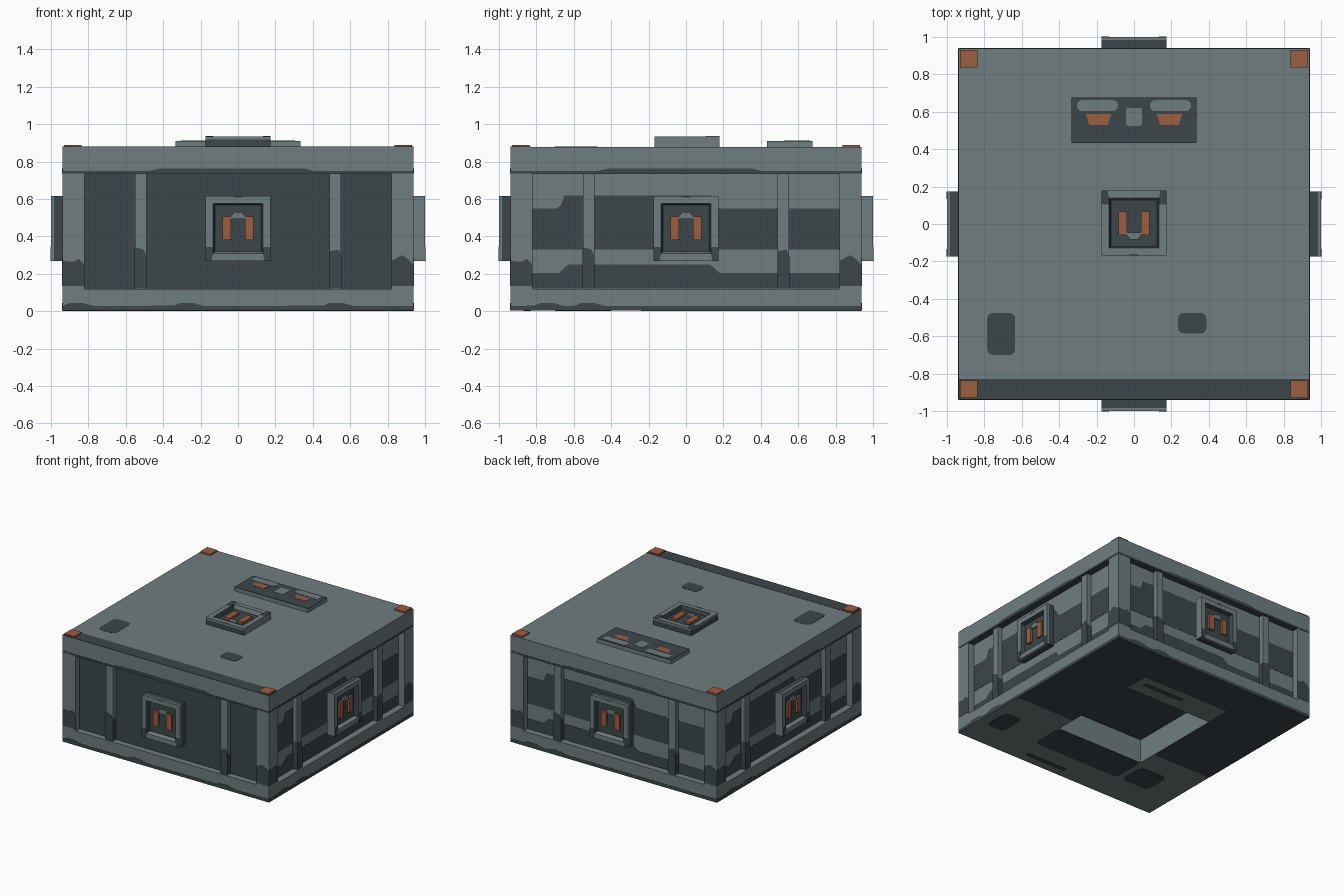
import bpy, bmesh, math
from mathutils import Matrix

if "Cube" in bpy.data.objects:
    bpy.data.objects.remove(bpy.data.objects["Cube"])


def material(name, rgb):
    m = bpy.data.materials.new(name)
    m.diffuse_color = (*rgb, 1)
    m.use_nodes = True
    m.node_tree.nodes["Principled BSDF"].inputs["Base Color"].default_value = m.diffuse_color
    return m


LIGHT = material("light_grey", (0.162, 0.205, 0.216))
DARK = material("dark_slate", (0.045, 0.061, 0.069))
RUST = material("rust_orange", (0.328, 0.112, 0.052))

# Local frames: u = right, v = up, w = outward
FRONT = Matrix(((1, 0, 0, 0), (0, 0, -1, 0), (0, 1, 0, 0), (0, 0, 0, 1)))
SIDES = [Matrix.Rotation(k * math.pi / 2, 4, 'Z') @ FRONT for k in range(4)]
TOP = Matrix.Identity(4)
BOTTOM = Matrix.Diagonal((1, -1, -1, 1))


def rect(u0, u1, v0, v1):
    return [(u0, v0), (u1, v0), (u1, v1), (u0, v1)]


def round_rect(u0, u1, v0, v1, r):
    pts = []
    for i, (cu, cv) in enumerate(((u1 - r, v1 - r), (u0 + r, v1 - r), (u0 + r, v0 + r), (u1 - r, v0 + r))):
        for s in range(4):
            a = math.pi / 2 * (i + s / 3)
            pts.append((cu + r * math.cos(a), cv + r * math.sin(a)))
    return pts


def finish(name, bm, mats):
    bmesh.ops.recalc_face_normals(bm, faces=bm.faces)
    me = bpy.data.meshes.new(name)
    bm.to_mesh(me)
    bm.free()
    for m in mats:
        me.materials.append(m)
    ob = bpy.data.objects.new(name, me)
    bpy.context.collection.objects.link(ob)
    return ob


def prism(name, pts, w0, w1, mat, frame):
    """Extrude an outline from w0 to w1 in the given frame."""
    bm = bmesh.new()
    lo = [bm.verts.new(frame @ Matrix.Translation((u, v, w0)).translation) for u, v in pts]
    hi = [bm.verts.new(frame @ Matrix.Translation((u, v, w1)).translation) for u, v in pts]
    bm.faces.new(lo[::-1])
    bm.faces.new(hi)
    n = len(pts)
    for i in range(n):
        bm.faces.new((lo[i], lo[(i + 1) % n], hi[(i + 1) % n], hi[i]))
    return finish(name, bm, [mat])


def paint(name, pts, w, mat, frame, t=0.002):
    return prism(name, pts, w - 0.001, w + t, mat, frame)


E = 0.938          # body half width
FLOOR = 0.885      # recess floor distance
POST = 0.925       # post front distance

# Body with four recessed walls and an underside cavity
body = prism("body", rect(-E, E, -E, E), 0.003, 0.878, LIGHT, TOP)
cutters = [prism("wall_recess_cutter", rect(-0.82, 0.82, 0.12, 0.735), FLOOR, 1.1, LIGHT, f) for f in SIDES]
cutters.append(prism("cavity_cutter", rect(-0.4, 0.4, -0.4, 0.4), -0.1, 0.2, LIGHT, TOP))
for c in cutters:
    c.hide_render = True
    mod = body.modifiers.new("cut", 'BOOLEAN')
    mod.operation = 'DIFFERENCE'
    mod.solver = 'EXACT'
    mod.object = c
dg = bpy.context.evaluated_depsgraph_get()
cut_mesh = bpy.data.meshes.new_from_object(body.evaluated_get(dg))
body.modifiers.clear()
body.data = cut_mesh
for c in cutters:
    bpy.data.objects.remove(c)
body.data.materials.clear()
body.data.materials.append(LIGHT)
body.data.materials.append(DARK)
for p in body.data.polygons:
    p.material_index = 1 if p.normal.z < -0.9 and p.center.z > 0.1 else 0


def emblem(frame, w):
    """Square framed port centred on the frame origin, 0.062 tall."""
    bm = bmesh.new()
    loops = []
    # side base, painted line, rim, inner lip, inner floor
    for h, z in ((0.174, -0.005), (0.174, 0.045), (0.174, 0.062), (0.134, 0.062), (0.124, 0.03)):
        loops.append([bm.verts.new(frame @ Matrix.Translation((u * h, v * h, w + z)).translation)
                      for u, v in ((-1, -1), (1, -1), (1, 1), (-1, 1))])
    for k in range(4):
        for i in range(4):
            j = (i + 1) % 4
            f = bm.faces.new((loops[k][i], loops[k][j], loops[k + 1][j], loops[k + 1][i]))
            f.material_index = 1 if k == 0 and i != 3 or k == 3 and i != 0 else 0
    bm.faces.new(loops[4]).material_index = 1
    bm.faces.new(loops[0][::-1])
    finish("port_frame", bm, [LIGHT, DARK])
    for s in (-1, 1):
        prism("port_bar", rect(*sorted((s * 0.038, s * 0.084)), -0.062, 0.064), w + 0.028, w + 0.048, RUST, frame)
        paint("port_corner_paint", [(s * 0.174, -0.174), (s * 0.174, -0.1), (s * 0.134, -0.1),
                                    (s * 0.134, -0.134), (s * 0.14, -0.174)], w + 0.062, DARK, frame)
    knob = [(-0.037, 0.05), (0.037, 0.05), (0.037, 0.068), (0.02, 0.087), (-0.02, 0.087), (-0.037, 0.068)]
    prism("port_knob", knob, w + 0.028, w + 0.042, LIGHT, frame)
    paint("port_notch", rect(-0.025, 0.025, 0.166, 0.174), w + 0.062, DARK, frame, 0.001)


# Walls: posts, paint and ports
for k, f in enumerate(SIDES):
    for s in (-1, 1):
        a, b = sorted((s * 0.49, s * 0.552))
        prism("wall_post", rect(a, b, 0.12, 0.735), FLOOR - 0.01, POST, LIGHT, f)
        prism("post_stain", [(a - .002, 0.121), (b + .002, 0.121), (b + .002, 0.29), (b - 0.015, 0.33),
                             (a - .002, 0.345 if s < 0 else 0.32)], FLOOR, POST + 0.002, DARK, f)
        a, b = sorted((s * E, s * 0.821))
        paint("corner_stain", [(a, 0.135), (b, 0.135), (b, 0.25), (b - 0.03, 0.28),
                               (b - 0.06, 0.265 if s < 0 else 0.3), (a, 0.27)], E, DARK, f)
    if k == 0:
        paint("front_wall_paint", rect(-0.82, 0.82, 0.12, 0.735), FLOOR, DARK, f)
        bumps = (-0.87, -0.28, 0.52)
    else:
        paint("wall_band", [(-0.82, 0.33), (0.82, 0.33), (0.82, 0.55), (0.17, 0.55), (0.13, 0.62),
                            (-0.65, 0.62), (-0.67, 0.565), (-0.69, 0.55), (-0.82, 0.55)], FLOOR, DARK, f)
        paint("wall_base_band", [(-0.82, 0.121), (0.82, 0.121), (0.82, 0.205), (0.18, 0.205), (0.13, 0.25),
                                 (-0.63, 0.25), (-0.68, 0.205), (-0.82, 0.205)], FLOOR, DARK, f)
        bumps = (-0.75, -0.53)
    # Dark skirt line and lip line with worn bumps
    skirt = [(-E, 0.004), (E, 0.004), (E, 0.028)]
    for c in reversed(bumps):
        skirt += [(c + 0.1, 0.028), (c + 0.04, 0.044), (c - 0.03, 0.044), (c - 0.065, 0.03)]
    paint("skirt_line", skirt + [(-E, 0.028)], E, DARK, f)
    paint("lip_line", [(-E, 0.737), (E, 0.737), (E, 0.75), (0.4, 0.75), (0.36, 0.762),
                       (-0.42, 0.762), (-0.48, 0.75), (-E, 0.75)], E, DARK, f)
    emblem(f @ Matrix.Translation((0, 0.443, 0)), E)

# Roof: port, corner tabs and paint
emblem(Matrix.Translation((0, 0.005, 0)) @ Matrix.Rotation(math.pi, 4, 'Z'), 0.872)
for sx in (-1, 1):
    for sy in (-1, 1):
        cx, cy = sx * 0.883, sy * 0.883
        prism("corner_tab", rect(cx - 0.046, cx + 0.046, cy - 0.046, cy + 0.046), 0.87, 0.89, RUST, TOP)
paint("roof_front_strip", rect(-E, E, -E, -0.83), 0.878, DARK, TOP)
paint("roof_patch_large", round_rect(-0.785, -0.635, -0.7, -0.475, 0.03), 0.878, DARK, TOP)
paint("roof_patch_small", round_rect(0.235, 0.387, -0.585, -0.475, 0.03), 0.878, DARK, TOP)

# Raised roof plate with markings
prism("roof_plate", rect(-0.335, 0.335, 0.433, 0.675), 0.87, 0.909, LIGHT, TOP)
paint("roof_plate_face", rect(-0.335, 0.335, 0.433, 0.675), 0.909, DARK, TOP)
for s in (-1, 1):
    paint("plate_slot", round_rect(*sorted((s * 0.085, s * 0.305)), 0.603, 0.662, 0.028), 0.911, LIGHT, TOP)
    paint("plate_lamp", [(s * 0.14, 0.53), (s * 0.24, 0.53), (s * 0.257, 0.587), (s * 0.122, 0.587)], 0.911, RUST, TOP)
paint("plate_square", round_rect(-0.042, 0.042, 0.525, 0.62, 0.01), 0.911, LIGHT, TOP)

# Underside paint (v is -y in this frame)
paint("underside_paint", [(-E, 0.24), (-E, -E), (E, -E), (E, 0.24), (0.401, 0.24), (0.401, -0.61),
                          (-0.401, -0.61), (-0.401, 0.24)], -0.003, DARK, BOTTOM)
paint("underside_slot", round_rect(-0.04, 0.34, -0.54, -0.5, 0.018), -0.003, DARK, BOTTOM)
paint("underside_slot", round_rect(-0.04, 0.34, 0.83, 0.87, 0.018), -0.003, DARK, BOTTOM)
paint("underside_block", round_rect(-0.4, 0.4, 0.402, 0.68, 0.04), -0.003, DARK, BOTTOM)
paint("underside_block", round_rect(-0.7, -0.45, 0.45, 0.68, 0.04), -0.003, DARK, BOTTOM)
paint("underside_patch", round_rect(0.7, 0.86, 0.48, 0.7, 0.03), -0.003, DARK, BOTTOM)
